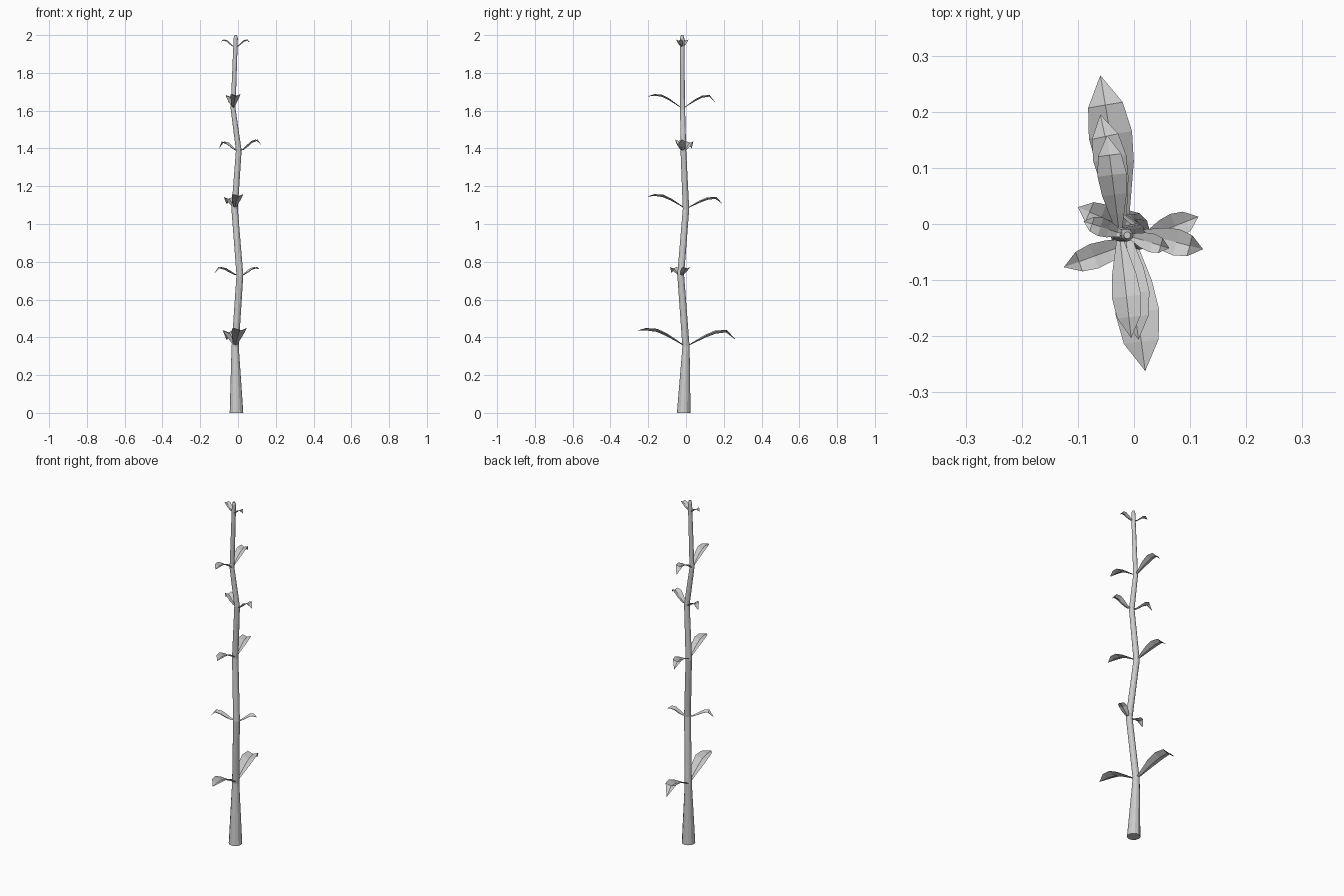
import bpy, bmesh, math
from mathutils import Vector

if "Cube" in bpy.data.objects:
    bpy.data.objects.remove(bpy.data.objects["Cube"])


def make_object(name, bm):
    bmesh.ops.recalc_face_normals(bm, faces=bm.faces)
    mesh = bpy.data.meshes.new(name)
    bm.to_mesh(mesh)
    bm.free()
    obj = bpy.data.objects.new(name, mesh)
    bpy.context.collection.objects.link(obj)
    return obj


# Stem: tapered zigzag tube, (x, y, z, radius) at each node
STEM = [(-0.008, -0.012, 0, 0.036), (-0.015, 0, 0.35, 0.019),
        (0.01, -0.028, 0.73, 0.018), (-0.018, 0, 1.08, 0.017),
        (0.004, -0.014, 1.39, 0.015), (-0.026, -0.018, 1.61, 0.013),
        (-0.012, -0.02, 1.985, 0.011), (-0.012, -0.02, 2.0, 0.006)]
SIDES = 12
bm = bmesh.new()
rings = []
for x, y, z, r in STEM:
    rings.append([bm.verts.new((x + r * math.cos(2 * math.pi * i / SIDES),
                                y + r * math.sin(2 * math.pi * i / SIDES), z))
                  for i in range(SIDES)])
for a, b in zip(rings, rings[1:]):
    for i in range(SIDES):
        j = (i + 1) % SIDES
        bm.faces.new((a[i], a[j], b[j], b[i]))
bm.faces.new(rings[0])
bm.faces.new(rings[-1])
make_object("stem", bm)

# Leaf: folded blade running from base to tip, arching over a peak height
STEPS = [0, 0.2, 0.4, 0.6, 0.8, 1]
WIDTHS = [0.15, 0.5, 0.85, 1.0, 0.8, 0]
LONG_RISE = [0, 0.36, 0.7, 0.95, 1.0]
SHORT_RISE = [0, 0.08, 0.45, 0.85, 1.0]


def leaf(name, base, tip, peak, width, rise):
    base, tip = Vector(base), Vector(tip)
    side = Vector((base.y - tip.y, tip.x - base.x, 0)).normalized()
    bm = bmesh.new()
    rows = []
    for k, (t, w) in enumerate(zip(STEPS, WIDTHS)):
        p = base.lerp(tip, t)
        half = width * w / 2
        fold = half * 0.4
        if k < 5:
            p.z = base.z + (peak - base.z) * rise[k] - fold * 0.7
        if w == 0:
            rows.append([bm.verts.new(p)])
        else:
            rows.append([bm.verts.new(p + side * half * s + Vector((0, 0, fold * abs(s))))
                         for s in (-1, -0.5, 0, 0.5, 1)])
    for a, b in zip(rows, rows[1:]):
        for i in range(4):
            if len(b) == 1:
                bm.faces.new((a[i], a[i + 1], b[0]))
            else:
                bm.faces.new((a[i], a[i + 1], b[i + 1], b[i]))
    make_object(name, bm)


# Opposite leaf pairs: base, two (tip, peak) entries, width, rise profile
PAIRS = [
    (STEM[1][:3], ((-0.06, 0.265, 0.385), 0.435), ((0.02, -0.262, 0.435), 0.445), 0.078, LONG_RISE),
    (STEM[2][:3], ((-0.125, -0.077, 0.74), 0.77), ((0.115, 0.013, 0.76), 0.77), 0.046, SHORT_RISE),
    (STEM[3][:3], ((-0.06, 0.195, 1.105), 1.14), ((0.008, -0.206, 1.145), 1.155), 0.06, LONG_RISE),
    (STEM[4][:3], ((-0.1, 0.03, 1.4), 1.435), ((0.123, -0.045, 1.42), 1.445), 0.048, SHORT_RISE),
    (STEM[5][:3], ((-0.048, 0.158, 1.64), 1.68), ((-0.005, -0.203, 1.675), 1.685), 0.052, LONG_RISE),
    ((-0.014, -0.02, 1.94), ((-0.09, 0.005, 1.965), 1.975), ((0.063, -0.043, 1.96), 1.975), 0.034, SHORT_RISE),
]
for n, (base, first, second, width, rise) in enumerate(PAIRS, 1):
    for tag, (tip, peak) in (("a", first), ("b", second)):
        leaf(f"leaf_{n}{tag}", base, tip, peak, width, rise)
